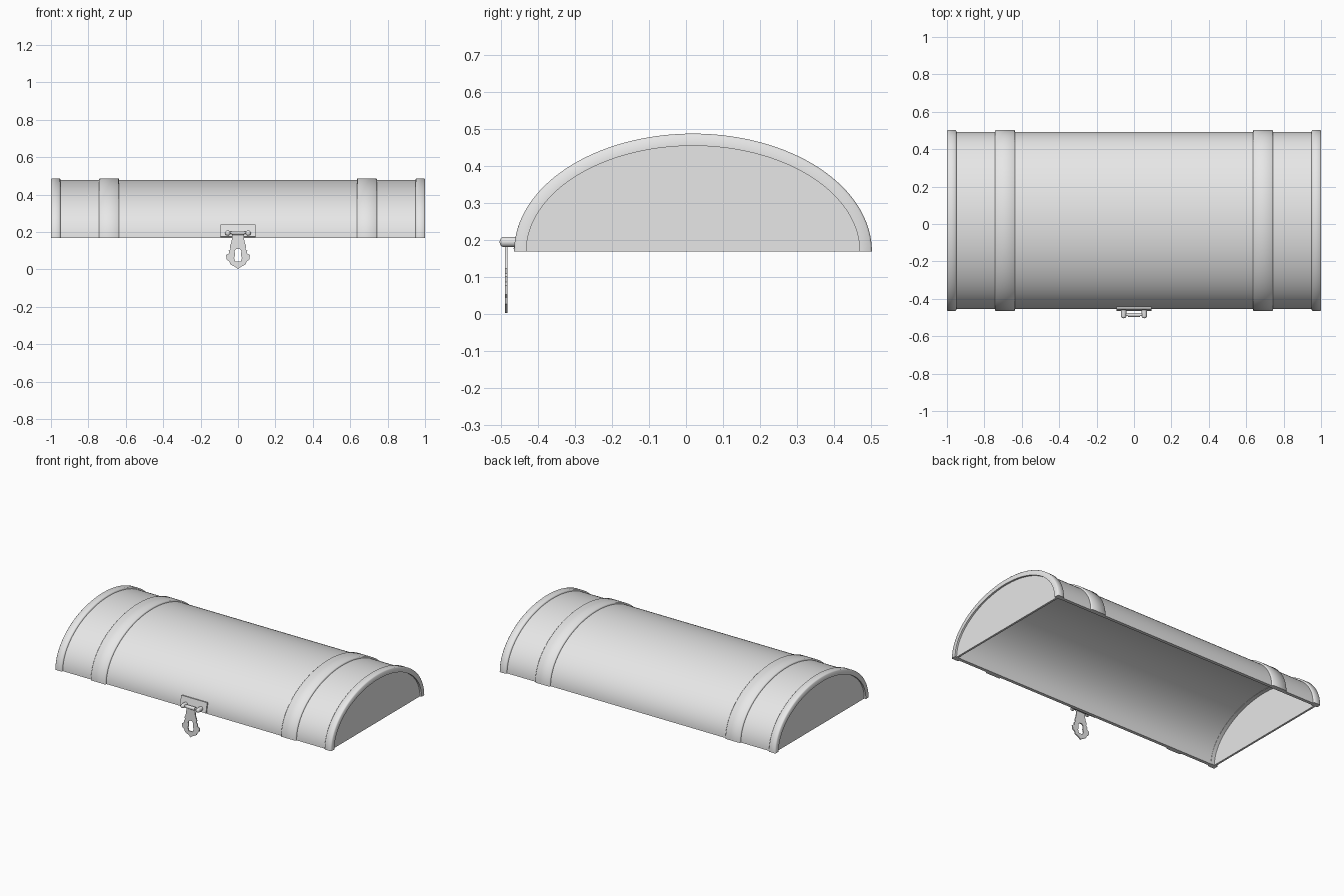
import bpy, bmesh, math
from mathutils import Matrix, Vector

if "Cube" in bpy.data.objects:
    bpy.data.objects.remove(bpy.data.objects["Cube"])

BASE, MID_Y = 0.168, 0.019       # lower rim height, centre of the arch
HALF, RISE = 0.484, 0.319        # outer arch half-width and height
STEPS = 64

grey = bpy.data.materials.new("light_grey")
grey.use_nodes = True
colour = (0.8, 0.8, 0.8, 1)
grey.diffuse_color = colour
grey.node_tree.nodes["Principled BSDF"].inputs["Base Color"].default_value = colour


def finish(name, bm, smooth=40):
    bmesh.ops.recalc_face_normals(bm, faces=bm.faces)
    mesh = bpy.data.meshes.new(name)
    bm.to_mesh(mesh)
    bm.free()
    return add(name, mesh, smooth)


def add(name, mesh, smooth):
    obj = bpy.data.objects.new(name, mesh)
    bpy.context.scene.collection.objects.link(obj)
    mesh.materials.clear()
    mesh.materials.append(grey)
    bpy.ops.object.select_all(action="DESELECT")
    obj.select_set(True)
    bpy.context.view_layer.objects.active = obj
    bpy.ops.object.shade_smooth_by_angle(angle=math.radians(smooth))
    return obj


def arch_point(x, inset, i):
    t = math.pi * i / STEPS
    return Vector((x, MID_Y + (HALF - inset) * math.cos(t),
                   BASE + (RISE - inset) * math.sin(t)))


def arch(name, section, smooth=40):
    """Sweep a closed (x, inset) section over the half ellipse."""
    bm = bmesh.new()
    rings = [[bm.verts.new(arch_point(x, d, i)) for x, d in section]
             for i in range(STEPS + 1)]
    n = len(section)
    for a, b in zip(rings, rings[1:]):
        for k in range(n):
            bm.faces.new((a[k], a[(k + 1) % n], b[(k + 1) % n], b[k]))
    bm.faces.new(rings[0])
    bm.faces.new(rings[-1])
    return finish(name, bm, smooth)


def band_section(x0, x1, depth, bevel=0.005):
    return [(x0, depth), (x0, bevel), (x0 + bevel, 0),
            (x1 - bevel, 0), (x1, bevel), (x1, depth)]


def end_panel(name, x0, x1):
    bm = bmesh.new()
    face = bm.faces.new([bm.verts.new(arch_point(x0, 0.03, i)) for i in range(STEPS + 1)])
    out = bmesh.ops.extrude_face_region(bm, geom=[face])["geom"]
    moved = [v for v in out if isinstance(v, bmesh.types.BMVert)]
    bmesh.ops.translate(bm, verts=moved, vec=(x1 - x0, 0, 0))
    return finish(name, bm)


def lathe(name, profile, origin, axis, sides=20):
    """Turn a (distance along axis, radius) profile."""
    bm = bmesh.new()
    verts = [bm.verts.new((r, 0, d)) for d, r in profile]
    edges = [bm.edges.new(pair) for pair in zip(verts, verts[1:])]
    bmesh.ops.spin(bm, geom=verts + edges, cent=(0, 0, 0), axis=(0, 0, 1),
                   angle=math.tau, steps=sides, use_duplicate=False)
    bmesh.ops.remove_doubles(bm, verts=bm.verts, dist=0.0002)
    turn = Vector((0, 0, 1)).rotation_difference(Vector(axis)).to_matrix().to_4x4()
    bmesh.ops.transform(bm, matrix=Matrix.Translation(origin) @ turn, verts=bm.verts)
    return finish(name, bm, 50)


# Hollow curved lid
arch("lid_shell", [(-0.98, 0.010), (0.98, 0.010), (0.98, 0.031), (-0.98, 0.031)])

# End rims, end panels and straps
for side, s in (("left", 1), ("right", -1)):
    arch(side + "_end_rim",
         [(s * x, d) for x, d in band_section(0.95, 1.0, 0.033)], 50)
    end_panel(side + "_end_panel", s * 0.975, s * 0.988)
    arch(side + "_strap",
         [(s * x, d) for x, d in band_section(0.635, 0.743, 0.015)], 50)

# Hasp mounting plate, leaning with the lid
bm = bmesh.new()
bmesh.ops.create_cube(bm, size=1)
bmesh.ops.scale(bm, vec=(0.188, 0.012, 0.066), verts=bm.verts)
bmesh.ops.transform(bm, verts=bm.verts, matrix=Matrix.Translation((0, -0.454, 0.206))
                    @ Matrix.Rotation(-0.2, 4, "X"))
finish("hasp_plate", bm)

# Hinge pegs with rounded heads, pin and knuckle
R = 0.014
head = [(0.034 + R * 0.8 * math.sin(t), R * math.cos(t))
        for t in (math.pi / 2 * k / 5 for k in range(6))]
for side, s in (("left", 1), ("right", -1)):
    lathe(side + "_hinge_peg", [(0, 0), (0, R)] + head,
          (s * 0.055, -0.459, 0.194), (0, -1, 0))
for name, half, r in (("hinge_pin", 0.055, 0.007), ("hinge_knuckle", 0.032, 0.011)):
    lathe(name, [(-half, 0), (-half, r), (half, r), (half, 0)],
          (0, -0.486, 0.195), (1, 0, 0))

# Ornate hanging hasp with a keyhole
outline = [(0.030, 0.190), (0.034, 0.150), (0.044, 0.122), (0.040, 0.108),
           (0.050, 0.100), (0.047, 0.086), (0.064, 0.076), (0.060, 0.052),
           (0.046, 0.042), (0.040, 0.026), (0.016, 0.014)]
keyhole = [(0.010, 0.110), (0.018, 0.098), (0.016, 0.075), (0.021, 0.060), (0.014, 0.041)]
curve = bpy.data.curves.new("hasp", "CURVE")
curve.dimensions = "2D"
curve.fill_mode = "BOTH"
curve.extrude = 0.0035
for half, tip in ((outline, [(0, 0.002)]), (keyhole, [])):
    loop = half + tip + [(-x, z) for x, z in reversed(half)]
    spline = curve.splines.new("POLY")
    spline.points.add(len(loop) - 1)
    for p, (x, z) in zip(spline.points, loop):
        p.co = (x, z, 0, 1)
    spline.use_cyclic_u = True
helper = bpy.data.objects.new("hasp_curve", curve)
bpy.context.scene.collection.objects.link(helper)
bpy.context.view_layer.update()
mesh = bpy.data.meshes.new_from_object(
    helper.evaluated_get(bpy.context.evaluated_depsgraph_get()))
bpy.data.objects.remove(helper)
mesh.transform(Matrix.Translation((0, -0.486, 0)) @ Matrix.Rotation(math.pi / 2, 4, "X"))
add("hasp", mesh, 30)
